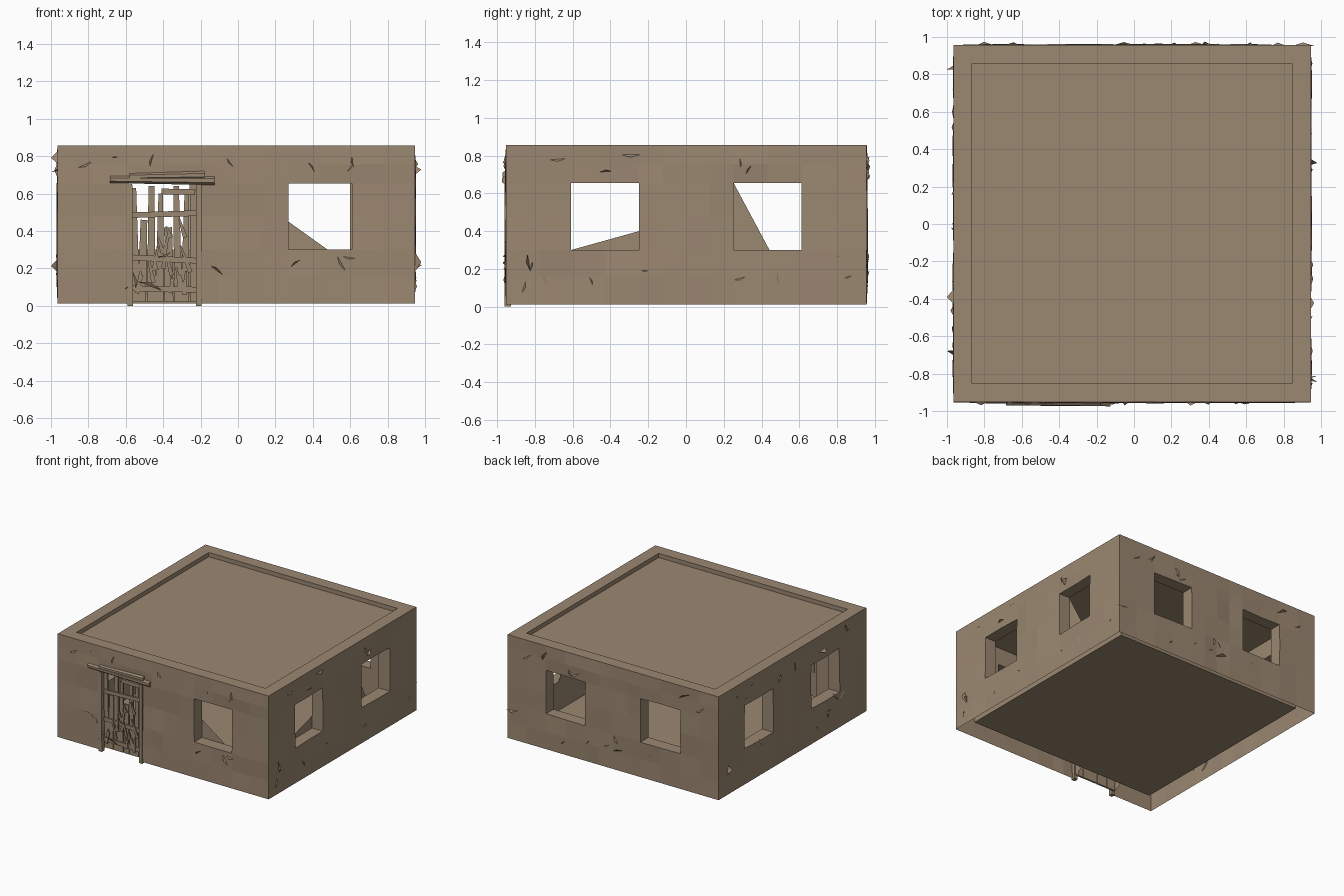
import bpy, bmesh, math, random
from mathutils import Vector, Matrix

if "Cube" in bpy.data.objects:
    bpy.data.objects.remove(bpy.data.objects["Cube"])

random.seed(7)
H, R, T = 0.857, 0.955, 0.10         # wall top, half width, wall thickness
FOOT, FLOOR = 0.012, 0.065           # wall foot and floor height
SILL, HEAD = 0.30, 0.655
SHIFT = Vector((-0.01, 0.002, 0))

adobe = bpy.data.materials.new("adobe_brown")
adobe.diffuse_color = (0.328, 0.242, 0.165, 1)
adobe.use_nodes = True
adobe.node_tree.nodes["Principled BSDF"].inputs["Base Color"].default_value = adobe.diffuse_color


def finish(bm, name):
    me = bpy.data.meshes.new(name)
    bm.to_mesh(me)
    bm.free()
    me.materials.append(adobe)
    ob = bpy.data.objects.new(name, me)
    ob.location = SHIFT
    bpy.context.collection.objects.link(ob)
    return ob


def add_box(bm, centre, size, rot=(0, 0, 0), taper=1.0):
    m = Matrix.Translation(centre)
    for ang, axis in zip(rot, "XYZ"):
        m = m @ Matrix.Rotation(ang, 4, axis)
    res = bmesh.ops.create_cube(bm, size=1)
    for v in res["verts"]:
        k = taper if v.co.z > 0 else 1
        v.co = m @ Vector((v.co.x * size[0] * k, v.co.y * size[1], v.co.z * size[2]))


def split(stops, n):
    """Subdivide every interval so the surface can be uneven."""
    out = []
    for a, b in zip(stops, stops[1:]):
        out += [a + (b - a) * i / n for i in range(n)]
    return out + [stops[-1]]


def add_wall(bm, turn, holes):
    """One wall: outer skin to the ground, inner skin to the floor, open foot."""
    edges = sorted({-R, R, 0.0} | {h[0] for h in holes} | {h[1] for h in holes})
    xs, zs = split(edges, 2), split([FOOT, SILL, HEAD, H], 2)
    rot = Matrix.Rotation(turn, 4, "Z")
    nx, nz = len(xs), len(zs)

    def is_hole(i, k):
        if not (0 <= i < nx - 1 and 0 <= k < nz - 1):
            return False
        x, z = (xs[i] + xs[i + 1]) / 2, (zs[k] + zs[k + 1]) / 2
        return any(a < x < b and c < z < d for a, b, c, d in holes)

    grid = {}
    for side, depth in ((0, 0.0), (1, T)):
        for i, x in enumerate(xs):
            for k, z in enumerate(zs):
                lim = R - depth
                bump = 0.0
                if side == 0 and 0 < i < nx - 1 and 0 < k < nz - 1:
                    bump = random.uniform(-0.007, 0.007)
                low = FLOOR if side else FOOT
                p = Vector((max(-lim, min(lim, x)), -lim + bump, max(z, low)))
                grid[side, i, k] = bm.verts.new(rot @ p)

    def quad(*keys):
        bm.faces.new([grid[k] for k in keys])

    for i in range(nx - 1):
        quad((0, i, nz - 1), (0, i + 1, nz - 1), (1, i + 1, nz - 1), (1, i, nz - 1))
        for k in range(nz - 1):
            if not is_hole(i, k):
                quad((0, i, k), (0, i + 1, k), (0, i + 1, k + 1), (0, i, k + 1))
                quad((1, i, k + 1), (1, i + 1, k + 1), (1, i + 1, k), (1, i, k))
                continue
            # reveals around the opening
            if not is_hole(i - 1, k):
                quad((0, i, k), (0, i, k + 1), (1, i, k + 1), (1, i, k))
            if not is_hole(i + 1, k):
                quad((1, i + 1, k), (1, i + 1, k + 1), (0, i + 1, k + 1), (0, i + 1, k))
            if k > 0 and not is_hole(i, k - 1):
                quad((0, i, k), (1, i, k), (1, i + 1, k), (0, i + 1, k))
            if not is_hole(i, k + 1):
                quad((0, i, k + 1), (0, i + 1, k + 1), (1, i + 1, k + 1), (1, i, k + 1))


# walls: two windows per side, the front has a door on the left
win_r, win_l = (0.25, 0.61, SILL, HEAD), (-0.61, -0.25, SILL, HEAD)
front_holes = [(-0.575, -0.195, 0, HEAD), (0.28, 0.62, SILL, HEAD)]
bm = bmesh.new()
for n in range(4):
    add_wall(bm, n * math.pi / 2, front_holes if n == 0 else [win_l, win_r])
bmesh.ops.remove_doubles(bm, verts=bm.verts, dist=0.0005)
finish(bm, "adobe_walls")

# flat roof behind the parapet
bm = bmesh.new()
add_box(bm, (0, 0, 0.81), (2 * (R - T), 2 * (R - T), 0.025))
finish(bm, "roof_slab")

# floor sheet between the inner wall faces
bm = bmesh.new()
bmesh.ops.create_grid(bm, x_segments=1, y_segments=1, size=R - T,
                      matrix=Matrix.Translation((0, 0, FLOOR)))
finish(bm, "floor")

# remains of broken infill in the window corners
bm = bmesh.new()
d = R - T
for tri in ([(0.28, -d, 0.45), (0.28, -d, SILL), (0.49, -d, SILL)],
            [(d, -0.61, SILL), (d, -0.25, 0.40), (d, -0.25, SILL)],
            [(d, 0.25, HEAD), (d, 0.25, SILL), (d, 0.44, SILL)]):
    bm.faces.new([bm.verts.new(p) for p in tri])
finish(bm, "broken_window_infill")

# flaking plaster: thin shards standing off the walls
bm = bmesh.new()
for n in range(4):
    rot = Matrix.Rotation(n * math.pi / 2, 4, "Z")
    for j in range(16):
        x = random.uniform(-0.92, 0.92)
        z = random.choice([random.uniform(0.1, 0.27), random.uniform(0.68, 0.8)])
        out = 0.035 if n % 2 and j < 3 else random.uniform(0.004, 0.018)
        a, s = random.uniform(0, 6.28), random.uniform(0.03, 0.07)
        pts = [(x + s * math.cos(a + t), -R + 0.004, z + s * math.sin(a + t)) for t in (0, 2.6)]
        pts.append((x, -R - out, z))
        bm.faces.new([bm.verts.new(rot @ Vector(p)) for p in pts])
finish(bm, "plaster_flakes")

# door posts at both jambs
bm = bmesh.new()
for x in (-0.568, -0.2):
    add_box(bm, (x, -0.945, 0.325), (0.03, 0.035, 0.65), (0, random.uniform(-.01, .01), 0))
finish(bm, "door_posts")

# broken door boards: dense at the bottom, gappy at the top
bm = bmesh.new()
tops = [0.63, 0.46, 0.64, 0.60, 0.42, 0.64, 0.62, 0.62]
for i, top in enumerate(tops):
    x = -0.545 + i * 0.046
    add_box(bm, (x, -0.91, top / 2 + 0.01), (0.046, 0.015, top - 0.02),
            (0, random.uniform(-0.03, 0.03), 0), random.uniform(0.5, 0.95))
for x, z, w, tilt in ((-0.385, 0.49, 0.36, -0.03), (-0.385, 0.09, 0.36, 0.02),
                      (-0.385, 0.25, 0.36, 0.05), (-0.31, 0.61, 0.18, 0.02)):
    add_box(bm, (x, -0.925, z), (w, 0.012, 0.03), (0, tilt, 0))
for _ in range(18):
    add_box(bm, (random.uniform(-0.54, -0.24), -0.935, random.uniform(0.09, 0.42)),
            (0.024, 0.008, random.uniform(0.06, 0.16)),
            (0, random.uniform(-0.4, 0.4), 0), 0.4)
finish(bm, "door_boards")

# rough lintel logs above the door
bm = bmesh.new()
for x, z, length, r, tilt in ((-0.395, 0.672, 0.56, 0.024, 0.01), (-0.37, 0.695, 0.40, 0.022, -0.02)):
    m = (Matrix.Translation((x, -0.955, z)) @ Matrix.Rotation(math.pi / 2 + tilt, 4, "Y"))
    bmesh.ops.create_cone(bm, cap_ends=True, segments=7, radius1=r * 0.8, radius2=r,
                          depth=length, matrix=m)
finish(bm, "door_lintel")

# loose splinter leaning beside the door
bm = bmesh.new()
add_box(bm, (-0.645, -0.957, 0.265), (0.13, 0.012, 0.02), (0, 0.5, 0), 0.7)
finish(bm, "loose_splinter")
